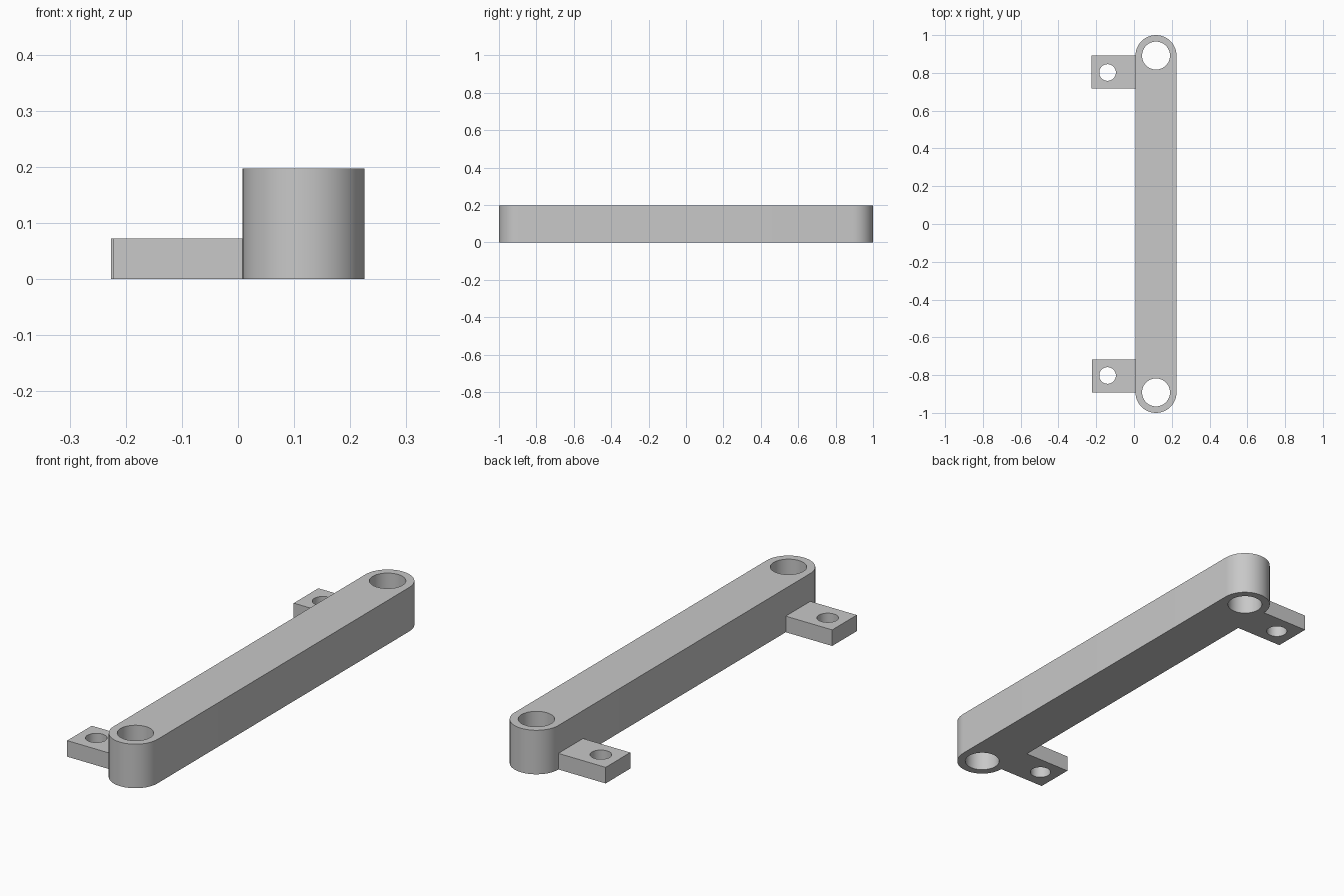
import bpy
import bmesh
from math import cos, sin, pi

cube = bpy.data.objects.get("Cube")
if cube:
    bpy.data.objects.remove(cube, do_unlink=True)

grey = bpy.data.materials.new("plain grey")
grey.use_nodes = True
GREY = (0.58, 0.58, 0.58, 1)
grey.diffuse_color = GREY
grey.node_tree.nodes["Principled BSDF"].inputs["Base Color"].default_value = GREY


def arc(cx, cy, r, start, end, steps):
    """Points along an arc, both ends included."""
    angles = [start + (end - start) * i / steps for i in range(steps + 1)]
    return [(cx + r * cos(a), cy + r * sin(a)) for a in angles]


def circle(cx, cy, r):
    return arc(cx, cy, r, 0, 2 * pi, 48)[:-1]


def plate(name, outlines, height):
    """Solid plate on the ground; outlines after the first are through holes."""
    curve = bpy.data.curves.new(name + "_profile", "CURVE")
    curve.dimensions = "2D"
    curve.fill_mode = "BOTH"
    curve.extrude = height / 2
    for points in outlines:
        spline = curve.splines.new("POLY")
        spline.points.add(len(points) - 1)
        for p, (x, y) in zip(spline.points, points):
            p.co = (x, y, 0, 1)
        spline.use_cyclic_u = True
    temp = bpy.data.objects.new(name + "_profile", curve)
    bpy.context.collection.objects.link(temp)
    graph = bpy.context.evaluated_depsgraph_get()
    mesh = bpy.data.meshes.new_from_object(temp.evaluated_get(graph))
    bpy.data.objects.remove(temp, do_unlink=True)
    bpy.data.curves.remove(curve)

    # Weld the caps to the walls and rest the plate on the ground
    bm = bmesh.new()
    bm.from_mesh(mesh)
    bmesh.ops.remove_doubles(bm, verts=bm.verts, dist=0.0001)
    bmesh.ops.translate(bm, verts=bm.verts, vec=(0, 0, height / 2))
    bmesh.ops.recalc_face_normals(bm, faces=bm.faces)
    bm.to_mesh(mesh)
    bm.free()

    mesh.name = name
    mesh.materials.clear()
    mesh.materials.append(grey)
    obj = bpy.data.objects.new(name, mesh)
    bpy.context.collection.objects.link(obj)
    bpy.ops.object.select_all(action="DESELECT")
    obj.select_set(True)
    bpy.context.view_layer.objects.active = obj
    bpy.ops.object.shade_smooth_by_angle(angle=pi / 6)
    return obj


# Long round-ended bar with a bore at each end
BAR_X, BAR_R, END_Y = 0.1165, 0.1085, 0.8915
bar = arc(BAR_X, END_Y, BAR_R, 0, pi, 24) + arc(BAR_X, -END_Y, BAR_R, pi, 2 * pi, 24)
plate("bar", [bar, circle(BAR_X, END_Y, 0.074), circle(BAR_X, -END_Y, 0.074)], 0.197)

# Low mounting tabs with screw holes
for name, side, left in (("back_tab", 1, -0.226), ("front_tab", -1, -0.222)):
    inner, outer = 0.717 * side, 0.891 * side
    tab = [(left, inner), (0.009, inner), (0.009, outer), (left, outer)]
    plate(name, [tab, circle(-0.14, 0.802 * side, 0.044)], 0.072)
